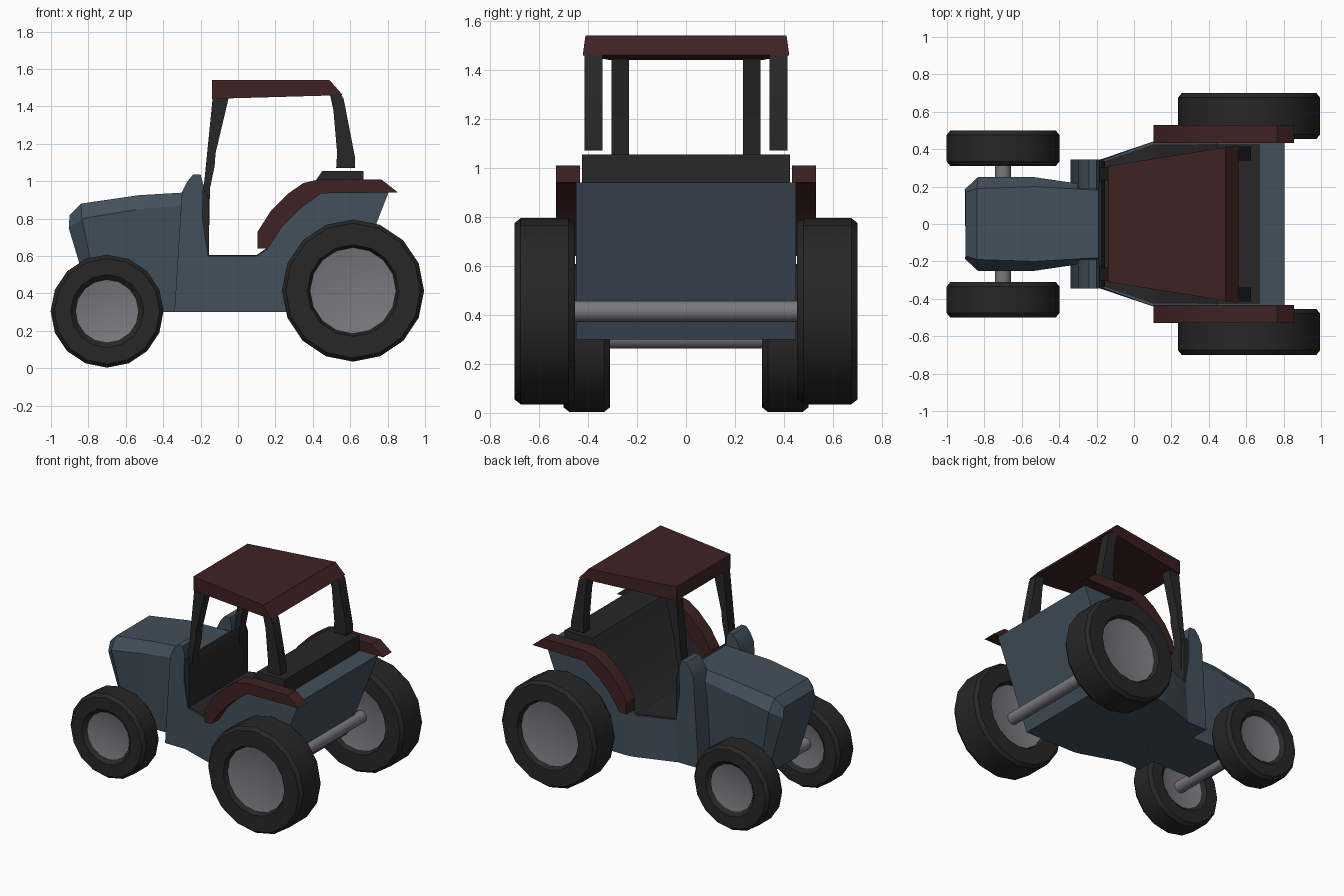
import bpy, bmesh, math

if "Cube" in bpy.data.objects:
    bpy.data.objects.remove(bpy.data.objects["Cube"])


def material(name, rgb):
    m = bpy.data.materials.new(name)
    m.diffuse_color = (*rgb, 1)
    m.use_nodes = True
    m.node_tree.nodes["Principled BSDF"].inputs["Base Color"].default_value = m.diffuse_color
    return m


BLUE = material("blue paint", (0.055, 0.08, 0.105))
RED = material("dark red paint", (0.05, 0.016, 0.016))
BLACK = material("black rubber", (0.02, 0.02, 0.02))
METAL = material("grey metal", (0.19, 0.19, 0.21))


def finish(name, bm, mat, angle=25):
    bmesh.ops.remove_doubles(bm, verts=bm.verts, dist=1e-5)
    bmesh.ops.recalc_face_normals(bm, faces=bm.faces)
    me = bpy.data.meshes.new(name)
    bm.to_mesh(me)
    bm.free()
    me.materials.append(mat)
    ob = bpy.data.objects.new(name, me)
    bpy.context.collection.objects.link(ob)
    bpy.ops.object.select_all(action='DESELECT')
    ob.select_set(True)
    bpy.context.view_layer.objects.active = ob
    bpy.ops.object.shade_smooth_by_angle(angle=math.radians(angle))
    return ob


def bridge(bm, rings, closed=True):
    """Skin a series of equal vertex rings."""
    n = len(rings[0])
    for a, b in zip(rings, rings[1:]):
        for i in range(n if closed else n - 1):
            j = (i + 1) % n
            bm.faces.new((a[i], a[j], b[j], b[i]))


def loft(name, sections, mat):
    """Symmetric body from half cross-sections of (x, y, z) points."""
    bm = bmesh.new()
    rings = []
    for s in sections:
        pts = list(s) + [(x, -y, z) for x, y, z in reversed(s)]
        rings.append([bm.verts.new(p) for p in pts])
    bridge(bm, rings)
    bm.faces.new(rings[0])
    bm.faces.new(rings[-1])
    return finish(name, bm, mat)


def prism(name, profile, lo, hi, mat):
    """Extrude an (x, z) profile across y; lo and hi are functions of x."""
    bm = bmesh.new()
    rings = [[bm.verts.new((x, f(x), z)) for x, z in profile] for f in (lo, hi)]
    bridge(bm, rings)
    for r in rings:
        bm.faces.new(r)
    return finish(name, bm, mat)


def pair(name, profile, y0, y1, mat):
    for side, s in (("left", -1), ("right", 1)):
        prism(f"{name}_{side}", profile, lambda x: s * y0, lambda x: s * y1, mat)


def lathe(name, profile, centre, mat, sides=16):
    """Spin an (r, y) profile around the y axis."""
    cx, cy, cz = centre
    bm = bmesh.new()
    rings = []
    for i in range(sides):
        a = 2 * math.pi * i / sides
        rings.append([bm.verts.new((cx + r * math.sin(a), cy + y, cz + r * math.cos(a)))
                      for r, y in profile])
    bridge(bm, rings + rings[:1], closed=False)
    return finish(name, bm, mat, 30)


# Wheels: tyre plus dished hub, and a through axle
def wheel_pair(name, x, z, y, hw, radius, lip, rim):
    for side, s in (("left", -1), ("right", 1)):
        half = [(rim, 0.72 * hw), (lip, hw), (radius - 0.02, hw), (radius, hw - 0.025)]
        tyre = [(r, -w) for r, w in half] + half[::-1]
        lathe(f"{name}_tyre_{side}", tyre, (x, s * y, z), BLACK)
        hub = [(0, -0.35 * hw), (rim, -0.75 * hw), (rim, 0.75 * hw), (0, 0.35 * hw)]
        lathe(f"{name}_hub_{side}", hub, (x, s * y, z), METAL)
    lathe(f"{name}_axle", [(0, -y), (0.043, -y), (0.043, y), (0, y)], (x, 0, z), METAL)


wheel_pair("front", -0.70, 0.305, 0.405, 0.095, 0.302, 0.195, 0.167)
wheel_pair("rear", 0.615, 0.415, 0.577, 0.123, 0.38, 0.245, 0.23)

# Hood: lower edge, shoulder and top edge of each section
loft("hood", [
    [(-0.77, 0.17, 0.30), (-0.905, 0.185, 0.75), (-0.90, 0.17, 0.82)],
    [(-0.73, 0.21, 0.30), (-0.835, 0.25, 0.80), (-0.84, 0.19, 0.88)],
    [(-0.53, 0.21, 0.30), (-0.53, 0.25, 0.85), (-0.53, 0.20, 0.925)],
    [(-0.19, 0.20, 0.30), (-0.19, 0.20, 0.88), (-0.19, 0.18, 0.945)],
], BLUE)

# Raised cowls either side of the hood
pair("cowl", [(-0.34, 0.30), (-0.30, 0.94), (-0.27, 1.0), (-0.24, 1.035), (-0.20, 1.035),
              (-0.185, 0.98), (-0.19, 0.80), (-0.16, 0.60), (-0.16, 0.30)], 0.19, 0.345, BLUE)

# Rear body with the step-through floor
stations = [(-0.16, 0.60, -0.18, 0.345), (0.10, 0.60, 0.10, 0.44), (0.16, 0.64, 0.15, 0.45),
            (0.235, 0.755, 0.20, 0.45), (0.33, 0.85, 0.28, 0.45), (0.445, 0.94, 0.35, 0.45),
            (0.805, 0.94, 0.555, 0.45)]
loft("rear_body", [[(xb, w, 0.30), (xt, w, zt)] for xt, zt, xb, w in stations], BLUE)

# Dark cab interior: dashboard, floor and back wall with shelf
prism("dashboard", [(-0.20, 0.55), (-0.20, 0.93), (-0.175, 0.95), (-0.155, 0.90), (-0.155, 0.55)],
      lambda x: -0.335, lambda x: 0.335, BLACK)
prism("cab_floor", [(-0.16, 0.57), (-0.16, 0.605), (0.11, 0.605), (0.11, 0.57)],
      lambda x: -(0.39 + 0.34 * x), lambda x: 0.39 + 0.34 * x, BLACK)
prism("cab_back", [(0.10, 0.57), (0.10, 0.605), (0.165, 0.65), (0.24, 0.765), (0.335, 0.86),
                   (0.42, 1.01), (0.45, 1.055), (0.67, 1.055), (0.67, 0.90), (0.35, 0.57)],
      lambda x: -0.425, lambda x: 0.425, BLACK)

# Rear fenders
pair("fender", [(0.105, 0.64), (0.105, 0.73), (0.175, 0.84), (0.27, 0.935), (0.35, 0.99),
                (0.435, 1.01), (0.765, 1.01), (0.855, 0.94), (0.445, 0.935), (0.33, 0.85),
                (0.235, 0.755), (0.16, 0.64)], 0.432, 0.53, RED)

# Roof, narrower towards the front
prism("roof", [(-0.14, 1.44), (-0.14, 1.54), (0.49, 1.54), (0.56, 1.46)],
      lambda x: -(0.332 + 0.16 * x), lambda x: 0.332 + 0.16 * x, RED)

# Cab pillars
pair("front_pillar", [(-0.135, 1.45), (-0.05, 1.445), (-0.12, 1.15), (-0.125, 1.08),
                      (-0.15, 0.96), (-0.155, 0.70), (-0.17, 0.70), (-0.20, 0.80),
                      (-0.20, 0.88), (-0.18, 1.0), (-0.165, 1.15)], 0.232, 0.305, BLACK)
pair("rear_pillar", [(0.49, 1.47), (0.55, 1.465), (0.565, 1.44), (0.625, 1.13), (0.625, 1.07),
                     (0.525, 1.07), (0.53, 1.15), (0.51, 1.38)], 0.34, 0.415, BLACK)
